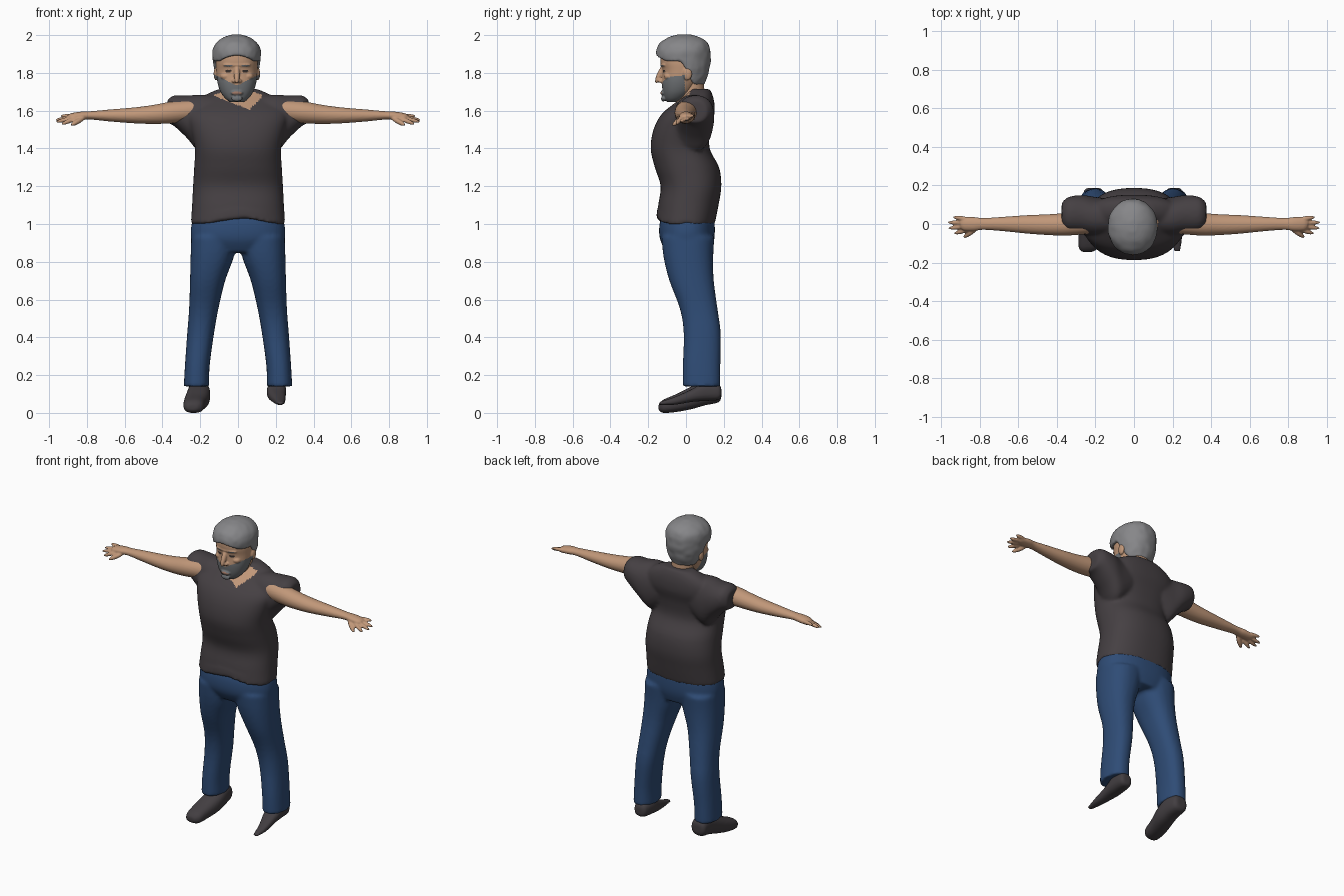
import bpy, bmesh, math
from mathutils import Vector, Matrix, noise

old = bpy.data.objects.get("Cube")
if old:
    bpy.data.objects.remove(old, do_unlink=True)


def material(name, rgb):
    m = bpy.data.materials.new(name)
    m.use_nodes = True
    m.diffuse_color = (*rgb, 1)
    m.node_tree.nodes["Principled BSDF"].inputs["Base Color"].default_value = (*rgb, 1)
    return m


SKIN = material("skin", (.53, .31, .19))
HAIR = material("grey_hair", (.24, .24, .25))
BEARD = material("beard_stubble", (.16, .17, .18))
SHIRT = material("charcoal_shirt", (.06, .051, .056))
JEANS = material("blue_denim", (.028, .072, .18))
SHOE = material("dark_shoe", (.055, .048, .053))
DARK = material("dark_eye", (.04, .03, .027))
LIP = material("lips", (.33, .18, .13))


def spline(rows, steps=4):
    """Smoothly interpolate rows of numbers."""
    out = []
    for i in range(len(rows) - 1):
        p = [rows[max(0, min(len(rows) - 1, i + k))] for k in (-1, 0, 1, 2)]
        for s in range(steps):
            t = s / steps
            out.append([b + .5 * t * (c - a + t * (2*a - 5*b + 4*c - d + t * (3*(b - c) + d - a)))
                        for a, b, c, d in zip(*p)])
    return out + [list(rows[-1])]


def loft(bm, axis, rows, power=2.0, sides=40):
    """Skin rounded sections; each row is (position, min a, max a, min b, max b)."""
    rings = []
    for t, a0, a1, b0, b1 in spline(rows):
        ring = []
        for k in range(sides):
            ang = 2 * math.pi * k / sides
            c, s = math.cos(ang), math.sin(ang)
            a = (a0 + a1) / 2 + (a1 - a0) / 2 * math.copysign(abs(c) ** (2 / power), c)
            b = (b0 + b1) / 2 + (b1 - b0) / 2 * math.copysign(abs(s) ** (2 / power), s)
            ring.append(bm.verts.new({"x": (t, a, b), "y": (a, t, b), "z": (a, b, t)}[axis]))
        rings.append(ring)
    for r, q in zip(rings, rings[1:]):
        for k in range(sides):
            n = (k + 1) % sides
            bm.faces.new((r[k], r[n], q[n], q[k]))
    bm.faces.new(rings[0])
    bm.faces.new(rings[-1])


def ball(bm, loc, radii):
    m = Matrix.Translation(loc) @ Matrix.Diagonal((*radii, 1))
    bmesh.ops.create_uvsphere(bm, u_segments=20, v_segments=14, radius=1, matrix=m)


def finger(bm, p, q, r):
    p, q = Vector(p), Vector(q)
    rot = (q - p).to_track_quat("Z", "Y").to_matrix().to_4x4()
    m = Matrix.Translation((p + q) / 2) @ rot @ Matrix.Diagonal((r, r, (q - p).length / 2, 1))
    bmesh.ops.create_uvsphere(bm, u_segments=12, v_segments=12, radius=1, matrix=m)


def finish(bm, name, mats, voxel, smooth=4, rule=None):
    """Fuse the pieces into one smooth skin and colour its faces by a rule."""
    bmesh.ops.recalc_face_normals(bm, faces=bm.faces)
    mesh = bpy.data.meshes.new(name)
    bm.to_mesh(mesh)
    bm.free()
    ob = bpy.data.objects.new(name, mesh)
    bpy.context.collection.objects.link(ob)
    mod = ob.modifiers.new("fuse", "REMESH")
    mod.mode = "VOXEL"
    mod.voxel_size = voxel
    mod = ob.modifiers.new("relax", "SMOOTH")
    mod.factor, mod.iterations = .5, smooth
    bpy.context.view_layer.update()
    baked = bpy.data.meshes.new_from_object(ob.evaluated_get(bpy.context.evaluated_depsgraph_get()))
    ob.modifiers.clear()
    ob.data = baked
    baked.materials.clear()
    for m in mats:
        baked.materials.append(m)
    for p in baked.polygons:
        p.use_smooth = True
        p.material_index = rule(*p.center) if rule else 0
    return ob


# Shirt: torso and short sleeves, hem lifted at the front, open collar
bm = bmesh.new()
loft(bm, "z", [(1.0, -.25, .25, -.157, .152), (1.1, -.243, .243, -.147, .172),
               (1.2, -.238, .238, -.134, .187), (1.3, -.232, .232, -.165, .175),
               (1.4, -.228, .228, -.187, .125), (1.5, -.25, .25, -.172, .13),
               (1.58, -.27, .27, -.13, .15), (1.64, -.235, .235, -.06, .15),
               (1.685, -.17, .17, 0, .14), (1.715, -.1, .1, .025, .125)], 2.35, 64)
for v in bm.verts:
    if v.co.z < 1.05 and v.co.y < 0:
        v.co.z += .035 * max(0, 1 - (v.co.x / .17) ** 2)
for sx in (1, -1):
    sleeve = [(.12, -.06, .13, 1.42, 1.68), (.2, -.07, .14, 1.38, 1.685), (.27, -.05, .15, 1.455, 1.68),
              (.34, -.035, .14, 1.52, 1.68), (.375, -.01, .11, 1.535, 1.655)]
    loft(bm, "x", [(sx * r[0], *r[1:]) for r in sleeve], 2.2)


def collar(x, y, z):
    edge = 1.605 + (.4 * (.06 - x) if x < .06 else x - .06)
    return int(y < .02 and z > edge and abs(x) < .13)


finish(bm, "shirt", [SHIRT, SKIN], .01, 5, collar)

# Jeans: hips and two straight legs
bm = bmesh.new()
loft(bm, "z", [(.85, -.2, .2, -.1, .13), (.92, -.247, .247, -.138, .15),
               (1.0, -.246, .246, -.14, .152), (1.06, -.225, .225, -.12, .145)], 2.3, 56)
leg = [(.14, .153, .287, -.017, .182), (.25, .15, .281, -.017, .182), (.42, .127, .269, -.012, .184),
       (.55, .104, .259, -.032, .167), (.7, .068, .254, -.088, .147), (.82, .024, .251, -.118, .144),
       (.93, .0, .248, -.13, .15)]
for sx in (1, -1):
    loft(bm, "z", [(z, sx * a, sx * b, c, d) for z, a, b, c, d in leg], 2.3)
finish(bm, "jeans", [JEANS], .011, 4)

# Shoes: a full right shoe, and a thinner left one with a raised toe
shoes = {
    "right_shoe": [(-.145, -.27, -.215, .015, .045), (-.12, -.287, -.185, .0, .07),
                   (-.05, -.287, -.17, .005, .1), (.03, -.275, -.15, .02, .14),
                   (.1, -.265, -.148, .04, .165), (.17, -.26, -.16, .055, .155),
                   (.187, -.24, -.18, .08, .13)],
    "left_shoe": [(-.14, .208, .24, .042, .058), (-.06, .19, .25, .043, .085),
                  (.03, .16, .252, .058, .125), (.1, .153, .255, .063, .165),
                  (.17, .165, .25, .068, .155), (.187, .185, .235, .085, .13)]}
for name, rows in shoes.items():
    bm = bmesh.new()
    loft(bm, "y", rows, 2.5)
    finish(bm, name, [SHOE], .007, 2)

# Arms with spread fingers
arm = [(.22, -.05, .065, 1.545, 1.66), (.35, -.06, .057, 1.533, 1.648), (.45, -.057, .05, 1.53, 1.63),
       (.55, -.05, .046, 1.533, 1.617), (.68, -.037, .037, 1.543, 1.606), (.78, -.03, .031, 1.553, 1.597),
       (.83, -.036, .036, 1.55, 1.595), (.88, -.034, .036, 1.548, 1.587), (.9, -.022, .03, 1.553, 1.578)]
tips = [(.94, .036, 1.572), (.968, .008, 1.55), (.965, -.022, 1.54), (.935, -.05, 1.528)]
for side, sx in (("left", 1), ("right", -1)):
    bm = bmesh.new()
    loft(bm, "x", arm)
    for i, tip in enumerate(tips):
        finger(bm, (.85, .024 - .017 * i, 1.572 - .003 * i), tip, .012)
    finger(bm, (.81, -.018, 1.565), (.885, -.07, 1.522), .014)
    bmesh.ops.scale(bm, vec=(sx, 1, 1), verts=bm.verts)
    finish(bm, side + "_arm", [SKIN], .0055, 2)

# Neck
bm = bmesh.new()
loft(bm, "z", [(1.57, -.09, .09, -.06, .1), (1.65, -.072, .072, -.045, .1), (1.76, -.07, .07, -.04, .095)])
finish(bm, "neck", [SKIN], .009, 2)

# Head with nose, brow, lips, chin and ears
bm = bmesh.new()
loft(bm, "z", [(1.645, -.035, .035, -.1, -.045), (1.665, -.062, .062, -.113, -.005),
               (1.7, -.087, .087, -.123, .035), (1.75, -.103, .103, -.128, .065),
               (1.81, -.109, .109, -.125, .09), (1.86, -.11, .11, -.135, .105),
               (1.92, -.1, .1, -.125, .1), (1.97, -.05, .05, -.07, .05)], 2.2, 48)
ball(bm, (0, -.11, 1.842), (.075, .026, .014))
ball(bm, (0, -.12, 1.664), (.03, .012, .016))
ball(bm, (0, -.122, 1.694), (.032, .014, .013))
finger(bm, (0, -.113, 1.845), (0, -.16, 1.745), .016)
ball(bm, (0, -.146, 1.764), (.014, .016, .014))
for sx in (1, -1):
    ball(bm, (sx * .015, -.134, 1.757), (.012, .014, .01))
    ball(bm, (sx * .058, -.092, 1.782), (.03, .026, .02))
    ball(bm, (sx * .11, .008, 1.795), (.013, .024, .035))
bmesh.ops.translate(bm, vec=(-.006, 0, 0), verts=bm.verts)


def face_colour(x, y, z):
    x = abs(x + .006)

    def spot(cx, cz, w, h):
        return y < -.05 and ((x - cx) / w) ** 2 + ((z - cz) / h) ** 2 < 1
    if spot(.045, 1.81, .018, .007):
        return 2
    if spot(0, 1.693, .028, .008):
        return 3
    if spot(.045, 1.838, .024, .005):
        return 1
    return int(y < -.005 and z < 1.732 + .5 * x and not (x < .024 and y < -.138 and z > 1.735))


finish(bm, "head", [SKIN, BEARD, DARK, LIP], .0045, 3, face_colour)

# Hair: a cap whose lower edge follows the hairline, with soft tufts
bm = bmesh.new()
loft(bm, "z", [(1.72, -.085, .085, -.1, .085), (1.76, -.102, .102, -.12, .107),
               (1.82, -.12, .12, -.138, .124), (1.88, -.128, .128, -.158, .13),
               (1.93, -.124, .124, -.155, .128), (1.965, -.102, .102, -.13, .108),
               (1.99, -.065, .065, -.09, .07), (2.004, -.02, .02, -.04, .02)], 2.1, 72)
for v in bm.verts:
    t = max(0, min(1, (v.co.y + .035) / .085))
    line = 1.862 - .125 * t * t * (3 - 2 * t)
    if v.co.y < -.06:
        line += .03 * max(0, 1 - (v.co.x / .09) ** 2)
    v.co.x += .0035 * noise.noise(v.co * 28)
    v.co.y += .005 * noise.noise(v.co * 25 + Vector((5, 2, 1)))
    v.co.z = max(v.co.z, line)
bmesh.ops.translate(bm, vec=(-.007, 0, 0), verts=bm.verts)
finish(bm, "hair", [HAIR], .007, 3)
